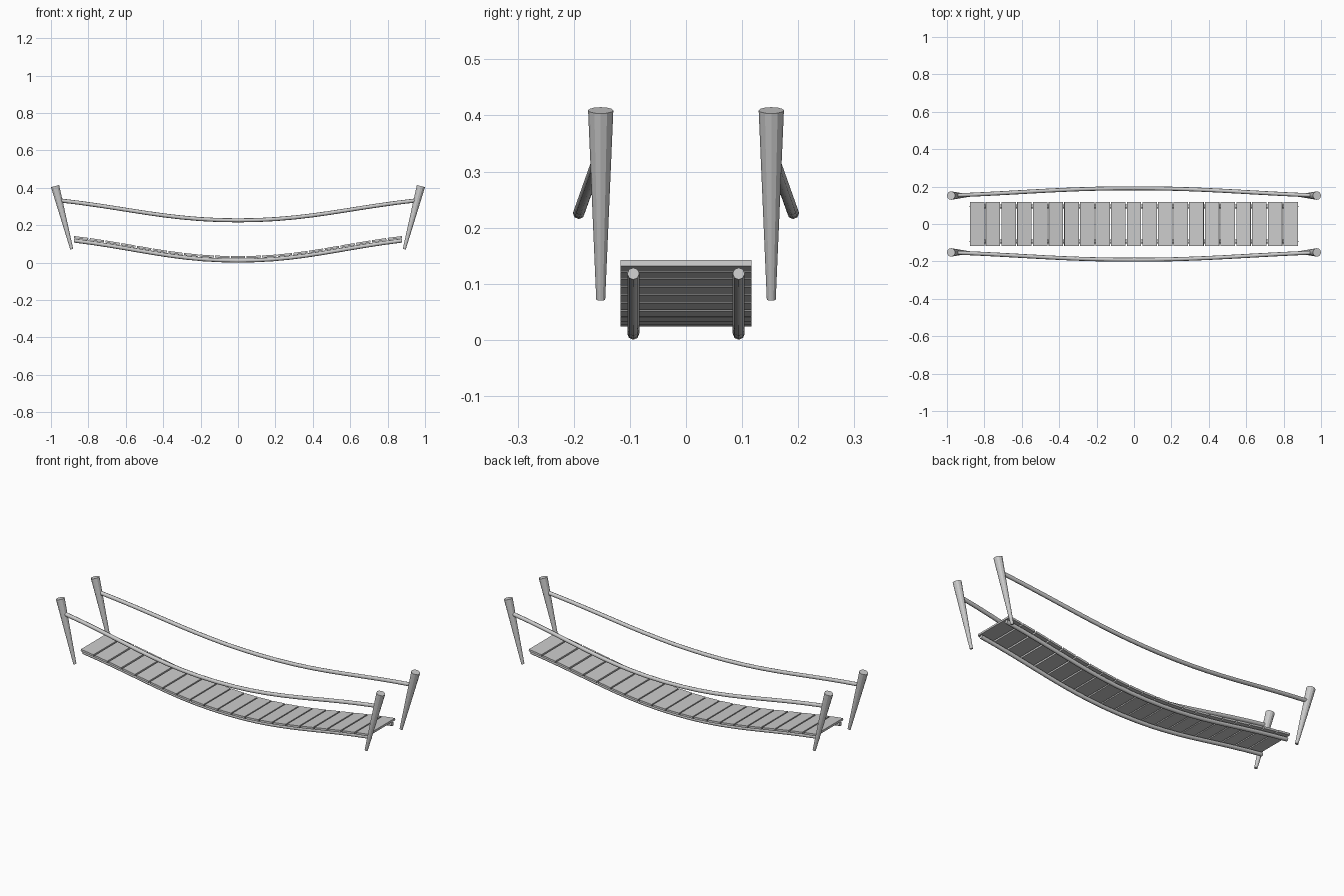
import bpy
import bmesh
import math
from mathutils import Vector, Matrix
from mathutils.geometry import interpolate_bezier

cube = bpy.data.objects.get("Cube")
if cube:
    bpy.data.objects.remove(cube, do_unlink=True)

HANDLE = 0.39        # handle length as a share of the half span
PLANKS = 21
PLANK_SIZE = (0.077, 0.234, 0.011)
PLANK_LIFT = 0.0185  # plank centre above rope centre
DECK_HALF = 0.88


def add_object(name, bm):
    mesh = bpy.data.meshes.new(name)
    bm.to_mesh(mesh)
    bm.free()
    obj = bpy.data.objects.new(name, mesh)
    bpy.context.collection.objects.link(obj)
    return obj


def sag_points(middle, end):
    """Bezier control points from the low middle to one end."""
    span = end - middle
    return (middle, middle + Vector((span.x * HANDLE, 0, 0)),
            end - span * HANDLE, end)


def rope(name, middle, end, radius):
    """Sagging rope, symmetric about x = 0."""
    mid, mid_handle, end_handle, tip = sag_points(middle, end)
    flip = Vector((-1, 1, 1))
    curve = bpy.data.curves.new(name, "CURVE")
    curve.dimensions = "3D"
    curve.bevel_depth = radius
    curve.bevel_resolution = 2
    curve.resolution_u = 10
    curve.use_fill_caps = True
    spline = curve.splines.new("BEZIER")
    spline.bezier_points.add(2)
    outside = tip * 2 - end_handle
    data = [(outside * flip, tip * flip, end_handle * flip),
            (mid_handle * flip, mid, mid_handle),
            (end_handle, tip, outside)]
    for point, (left, co, right) in zip(spline.bezier_points, data):
        point.handle_left_type = point.handle_right_type = "FREE"
        point.handle_left, point.co, point.handle_right = left, co, right
    obj = bpy.data.objects.new(name, curve)
    bpy.context.collection.objects.link(obj)
    bpy.ops.object.select_all(action="DESELECT")
    obj.select_set(True)
    bpy.context.view_layer.objects.active = obj
    bpy.ops.object.convert(target="MESH")


def post(name, bottom, top, r_bottom, r_top):
    """Tapered stake between two points."""
    axis = top - bottom
    turn = axis.to_track_quat("Z", "Y").to_matrix().to_4x4()
    bm = bmesh.new()
    bmesh.ops.create_cone(bm, cap_ends=True, segments=12, radius1=r_bottom,
                          radius2=r_top, depth=axis.length,
                          matrix=Matrix.Translation((top + bottom) / 2) @ turn)
    add_object(name, bm)


# Ropes on both sides
deck_middle, deck_end = Vector((0, 0, 0.011)), Vector((0.877, 0, 0.118))
for side, sy in (("left", -1), ("right", 1)):
    label = "front" if sy < 0 else "back"
    offset = Vector((0, sy * 0.094, 0))
    rope(label + "_deck_rope", deck_middle + offset, deck_end + offset, 0.0107)
    rope(label + "_hand_rope", Vector((0, sy * 0.191, 0.226)),
         Vector((0.955, sy * 0.153, 0.333)), 0.0107)

# Four leaning posts
for end_name, sx in (("right", -1), ("left", 1)):
    for label, sy in (("front", -1), ("back", 1)):
        post(f"{label}_{end_name}_post", Vector((sx * 0.889, sy * 0.152, 0.072)),
             Vector((sx * 0.978, sy * 0.152, 0.409)), 0.008, 0.0225)

# Deck planks laid along the sag
samples = interpolate_bezier(*sag_points(deck_middle, deck_end), 200)


def deck_at(x):
    """Height and slope of the deck rope at distance x from the middle."""
    for a, b in zip(samples, samples[1:]):
        if b.x >= x:
            break
    slope = (b.z - a.z) / (b.x - a.x)
    return a.z + slope * (x - a.x), slope


reach = DECK_HALF - PLANK_SIZE[0] / 2
for i in range(PLANKS):
    x = reach * (2 * i / (PLANKS - 1) - 1)
    z, slope = deck_at(abs(x))
    tilt = -math.copysign(math.atan(slope), x)
    matrix = (Matrix.Translation((x, 0, z)) @ Matrix.Rotation(tilt, 4, "Y")
              @ Matrix.Translation((0, 0, PLANK_LIFT))
              @ Matrix.Diagonal((*PLANK_SIZE, 1)))
    bm = bmesh.new()
    bmesh.ops.create_cube(bm, size=1, matrix=matrix)
    add_object(f"plank_{i + 1}", bm)
